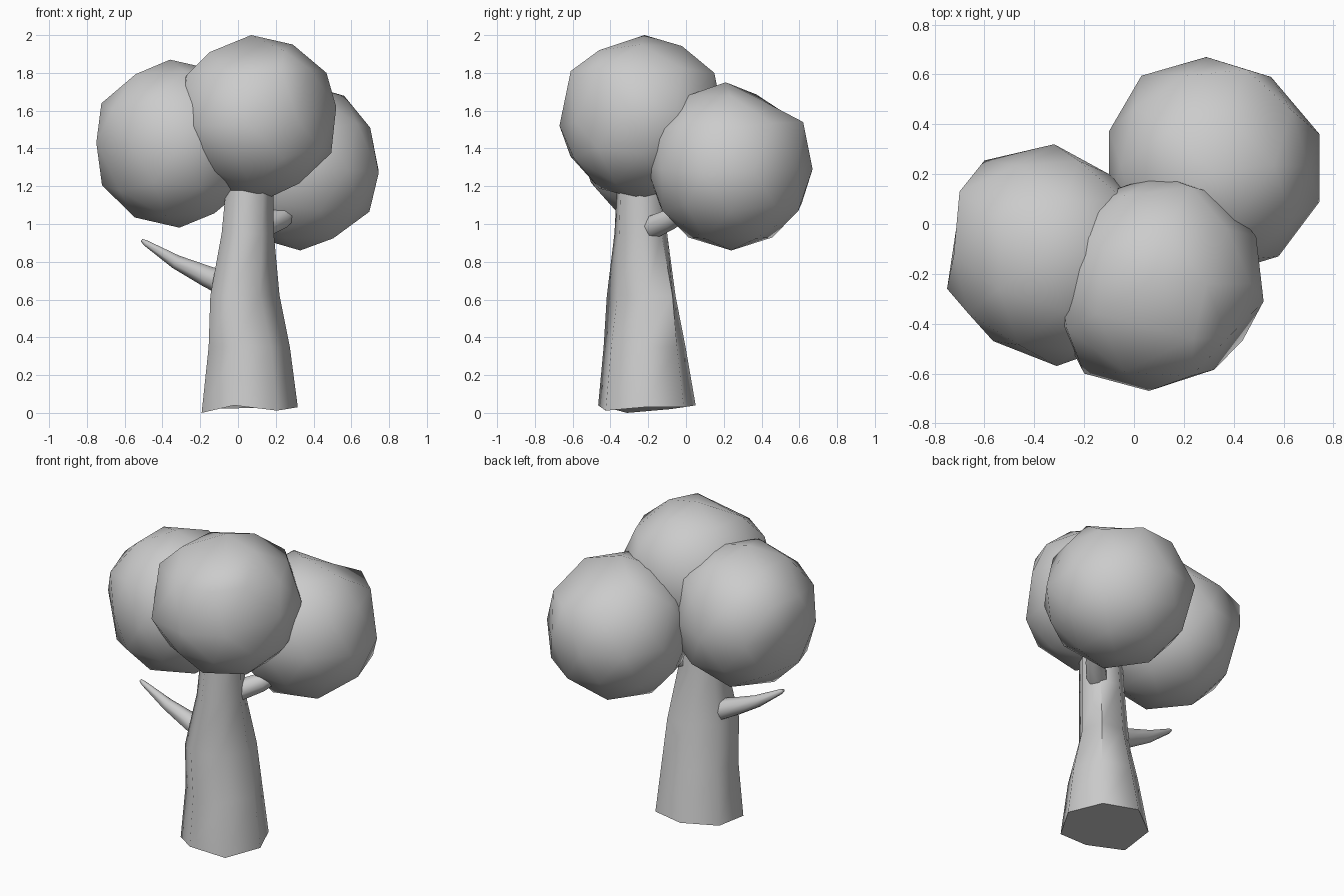
import bpy, bmesh, math
from mathutils import Vector

if "Cube" in bpy.data.objects:
    bpy.data.objects.remove(bpy.data.objects["Cube"])


def loft(name, stations, sides, start=0.0, upright=False, foot=None):
    """Skin rings of (x, y, z, radius[, diagonal stretch]) into a closed limb."""
    bm = bmesh.new()
    pts = [Vector(s[:3]) for s in stations]
    rings = []
    for i, s in enumerate(stations):
        if upright:
            u, v = Vector((1, 1, 0)).normalized(), Vector((-1, 1, 0)).normalized()
        else:
            t = (pts[min(i + 1, len(pts) - 1)] - pts[max(i - 1, 0)]).normalized()
            u = t.cross(Vector((0, 0, 1))).normalized()
            v = u.cross(t)
        stretch = s[4] if len(s) > 4 else 1.0
        ring = []
        for k in range(sides):
            a = start + 2 * math.pi * k / sides
            p = pts[i] + (u * math.cos(a) * stretch + v * math.sin(a) / stretch) * s[3]
            if foot and i == 0:
                p.z = foot[k]
            ring.append(bm.verts.new(p))
        rings.append(ring)
    for a, b in zip(rings, rings[1:]):
        for k in range(sides):
            n = (k + 1) % sides
            bm.faces.new((a[k], a[n], b[n], b[k]))
    bm.faces.new(rings[0][::-1])
    bm.faces.new(rings[-1])
    bmesh.ops.recalc_face_normals(bm, faces=bm.faces)
    for f in bm.faces:
        f.smooth = True
    for e in bm.edges:
        if e.calc_face_angle(0) > math.radians(60):
            e.smooth = False
    mesh = bpy.data.meshes.new(name)
    bm.to_mesh(mesh)
    bm.free()
    ob = bpy.data.objects.new(name, mesh)
    bpy.context.collection.objects.link(ob)
    return ob


def foliage(name, loc, radius, tilt, pulls):
    """Low-poly leaf ball, tilted, with its nearest corners pulled to points."""
    bpy.ops.mesh.primitive_ico_sphere_add(
        subdivisions=2, radius=radius, location=loc,
        rotation=[math.radians(a) for a in tilt])
    ob = bpy.context.object
    ob.name = name
    bpy.context.view_layer.update()
    inv = ob.matrix_world.inverted()
    for p in pulls:
        q = inv @ Vector(p)
        near = min(ob.data.vertices, key=lambda v: (v.co - q).length)
        near.co = q
    bpy.ops.object.shade_smooth()
    return ob


# Leaf balls
foliage("foliage_front", (0.10, -0.24, 1.565), 0.437, (0, -6, 0), [
    (0.07, -0.22, 2.0), (0.06, -0.67, 1.52), (0.52, -0.31, 1.62),
    (0.32, -0.585, 1.54), (-0.20, -0.60, 1.52), (0.23, -0.61, 1.81),
    (0.24, -0.46, 1.92), (0.29, -0.24, 1.95), (-0.27, -0.42, 1.79),
    (-0.15, -0.36, 1.91), (0.49, -0.05, 1.61), (0.23, 0.15, 1.80)])
foliage("foliage_left", (-0.333, -0.125, 1.425), 0.445, (0, -3, 0), [
    (-0.36, -0.125, 1.87), (-0.70, 0.13, 1.655), (-0.75, -0.26, 1.43),
    (-0.71, 0.005, 1.42), (-0.60, 0.255, 1.42), (-0.565, -0.47, 1.42),
    (-0.31, -0.57, 1.42), (-0.32, 0.32, 1.42), (-0.10, 0.20, 1.42)])
foliage("foliage_back", (0.322, 0.235, 1.305), 0.444, (0, 1, 0), [
    (0.32, 0.21, 1.75), (0.33, 0.24, 0.86), (0.45, 0.62, 1.54),
    (0.29, 0.67, 1.29), (0.55, 0.59, 1.29), (0.745, 0.36, 1.28),
    (0.745, 0.09, 1.27), (0.58, -0.13, 1.29), (0.03, 0.595, 1.31),
    (0.38, 0.43, 1.64), (0.70, 0.23, 1.51)])

# Seven-sided trunk, flared at an uneven foot
loft("trunk", [(0.052, -0.21, 0.02, 0.265),
               (0.053, -0.22, 0.35, 0.222, 1.04),
               (0.037, -0.232, 0.62, 0.182, 1.2),
               (0.047, -0.24, 0.95, 0.143, 1.03),
               (0.060, -0.24, 1.25, 0.128)],
     7, math.radians(-48), True,
     (0.03, 0.03, 0.04, 0.02, 0.0, 0.04, 0.012))

# Bare branch on the left
loft("branch_left", [(-0.05, -0.24, 0.675, 0.070),
                     (-0.17, -0.245, 0.725, 0.057),
                     (-0.33, -0.255, 0.80, 0.038),
                     (-0.49, -0.27, 0.90, 0.016),
                     (-0.51, -0.272, 0.915, 0.008)], 7)

# Branch carrying the back leaf ball
loft("branch_right", [(0.13, -0.18, 0.985, 0.064),
                      (0.22, -0.09, 1.025, 0.058),
                      (0.32, 0.06, 1.11, 0.045)], 7)
